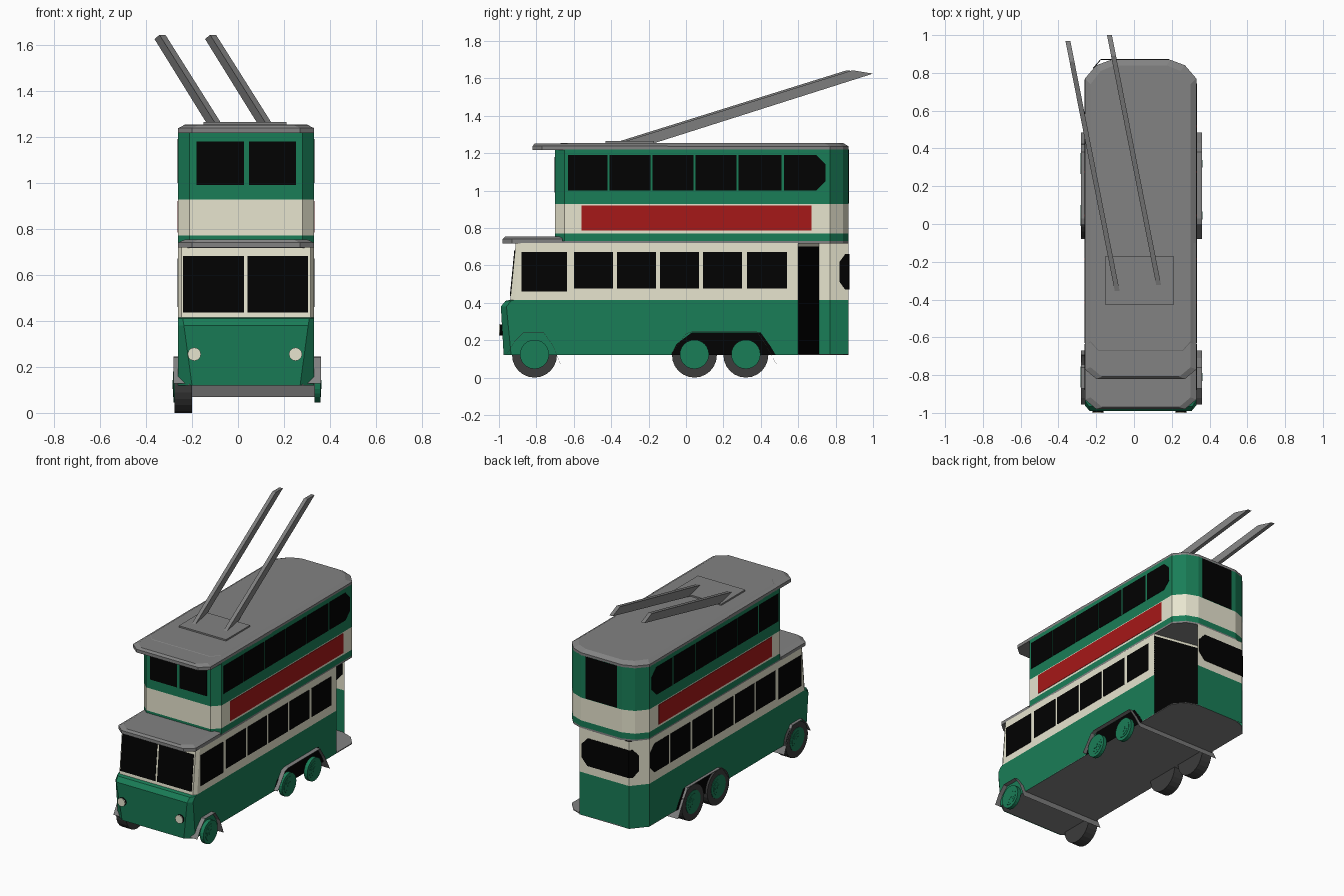
import bpy, bmesh, math
from mathutils import Vector

if "Cube" in bpy.data.objects:
    bpy.data.objects.remove(bpy.data.objects["Cube"])

CX, HW = 0.035, 0.295          # body centre line and half width
RX, LX = CX + HW, CX - HW      # right and left side planes


def mat(name, c):
    m = bpy.data.materials.new(name)
    m.diffuse_color = (*c, 1)
    m.use_nodes = True
    m.node_tree.nodes["Principled BSDF"].inputs["Base Color"].default_value = m.diffuse_color
    return m


GREEN = mat("green_paint", (0.010, 0.205, 0.095))
CREAM = mat("cream_paint", (0.81, 0.79, 0.63))
GREY = mat("grey_roof", (0.225, 0.225, 0.225))
BLACK = mat("black_glass", (0.0005, 0.0005, 0.0005))
RED = mat("red_panel", (0.38, 0.009, 0.009))
DARK = mat("dark_rubber", (0.045, 0.045, 0.045))


def make(name, bm, mats, fix=True):
    if fix:
        bmesh.ops.recalc_face_normals(bm, faces=bm.faces[:])
    me = bpy.data.meshes.new(name)
    bm.to_mesh(me)
    bm.free()
    for m in mats:
        me.materials.append(m)
    ob = bpy.data.objects.new(name, me)
    bpy.context.collection.objects.link(ob)
    return ob


def loft(name, rings, mats, bands=None, closed=True):
    """Skin stacked rings of 3D points; bands gives the material of each level."""
    bm = bmesh.new()
    vs = [[bm.verts.new(p) for p in r] for r in rings]
    n = len(vs[0])
    for k in range(len(vs) - 1):
        for i in range(n if closed else n - 1):
            j = (i + 1) % n
            f = bm.faces.new((vs[k][i], vs[k][j], vs[k + 1][j], vs[k + 1][i]))
            f.material_index = bands[k] if bands else 0
    if closed:
        bm.faces.new(vs[0][::-1]).material_index = bands[0] if bands else 0
        bm.faces.new(vs[-1]).material_index = bands[-1] if bands else 0
    return make(name, bm, mats, closed)


def plate(name, pts, off, m):
    """Thin prism from a polygon, thickened by the vector off."""
    o = Vector(off)
    return loft(name, [[Vector(p) for p in pts], [Vector(p) + o for p in pts]], [m])


def side_plate(name, side, outline, m):
    x = RX if side > 0 else LX
    plate(name, [(x + side * 0.0005, y, z) for y, z in outline], (side * 0.0025, 0, 0), m)


def rect(a, b, z0, z1, cut=0.0):
    """Rectangle whose b end can have cut corners."""
    if not cut:
        return [(a, z0), (b, z0), (b, z1), (a, z1)]
    return [(a, z0), (b - cut, z0), (b, z0 + cut), (b, z1 - cut), (b - cut, z1), (a, z1)]


def plan(front, z, corner=0.05, inset=0.0):
    """Deck outline with chamfered front and rounded rear corners."""
    half = [(0.245, front), (HW, front + corner), (HW, 0.77), (0.235, 0.84), (0.155, 0.87)]
    pts = [(x, y) for x, y in half] + [(-x, y) for x, y in reversed(half)]
    k = 1 - inset / HW
    return [(CX + x * k, y - math.copysign(inset, y), z) for x, y in pts]


# Lower deck walls, left open at the right rear platform
def lower_ring(z, front, half, depth):
    return [(RX, 0.60, z), (RX, front + depth, z), (CX + half, front, z), (CX - half, front, z),
            (LX, front + depth, z), (LX, 0.77, z), (-0.175, 0.87, z), (0.20, 0.87, z)]


loft("lower_deck_walls",
     [lower_ring(0.12, -0.975, 0.235, 0.04), lower_ring(0.38, -0.99, 0.27, 0.03),
      lower_ring(0.41, -0.965, 0.275, 0.03), lower_ring(0.415, -0.94, 0.28, 0.025),
      lower_ring(0.72, -0.91, 0.28, 0.025)],
     [GREEN, CREAM], [0, 0, 0, 1], closed=False)
loft("floor", [plan(-0.97, 0.12), plan(-0.97, 0.126)], [GREY])
plate("platform_bulkhead", [(RX, 0.60, 0.125), (LX, 0.71, 0.125), (LX, 0.71, 0.70), (RX, 0.60, 0.70)],
      (0, -0.008, 0), BLACK)
plate("bulkhead_header", [(RX, 0.60, 0.70), (LX, 0.71, 0.70), (LX, 0.71, 0.718), (RX, 0.60, 0.718)],
      (0, -0.008, 0), CREAM)

# Ledge between decks and the visor over the cab
loft("deck_ledge", [plan(-0.92, 0.716), plan(-0.92, 0.729)], [GREY])


def visor(name, y0, y1, z):
    def ring(zz, i, j):
        return [(CX + s * x, y, zz) for s, x, y in
                ((1, HW - i, y1), (1, HW - i, y0 + 0.05 + j), (1, 0.235 - i, y0 + j),
                 (-1, 0.235 - i, y0 + j), (-1, HW - i, y0 + 0.05 + j), (-1, HW - i, y1))]
    loft(name, [ring(z, 0, 0), ring(z + 0.022, 0, 0), ring(z + 0.036, 0.03, 0.012)], [GREY])


visor("cab_visor", -0.98, -0.66, 0.718)

# Upper deck and roof
loft("upper_deck", [plan(-0.70, z) for z in (0.729, 0.77, 0.927, 1.22)], [GREEN, CREAM], [0, 1, 0])
loft("roof", [plan(-0.70, 1.218), plan(-0.70, 1.236), plan(-0.70, 1.254, 0.05, 0.03)], [GREY])
visor("roof_visor", -0.82, -0.10, 1.216)

# Side windows, advert panels and rear wheel arches
upper = [(-0.63, -0.42), (-0.41, -0.19), (-0.18, 0.04), (0.05, 0.27), (0.28, 0.51), (0.525, 0.745)]
lower = [(-0.60, -0.39), (-0.37, -0.16), (-0.14, 0.07), (0.09, 0.30), (0.325, 0.54)]
for side, tag in ((1, "right"), (-1, "left")):
    for i, (a, b) in enumerate(upper):
        side_plate(f"upper_window_{tag}_{i}", side, rect(a, b, 1.00, 1.19, 0.05 if i == 5 else 0), BLACK)
    for i, (a, b) in enumerate(lower):
        side_plate(f"lower_window_{tag}_{i}", side, rect(a, b, 0.475, 0.672), BLACK)
    side_plate(f"cab_window_{tag}", side, rect(-0.88, -0.635, 0.46, 0.672), BLACK)
    side_plate(f"side_panel_{tag}", side, rect(-0.56, 0.67, 0.785, 0.92), RED)
    side_plate(f"wheel_arch_{tag}", side,
               [(-0.08, 0.12), (0.48, 0.12), (0.45, 0.17), (0.40, 0.24), (0.03, 0.24), (-0.05, 0.18)], BLACK)
side_plate("lower_window_left_rear", -1, rect(0.56, 0.765, 0.475, 0.672, 0.05), BLACK)

# Front windows
for i, (a, b) in enumerate(((-0.18, 0.027), (0.048, 0.253))):
    plate(f"upper_front_window_{i}", [(x, -0.6995, z) for x, z in rect(a, b, 0.99, 1.18)], (0, -0.003, 0), BLACK)
for i, (a, b) in enumerate(((-0.238, 0.027), (0.042, 0.304))):
    plate(f"windscreen_{i}", [(x, -0.938 + (z - 0.415) * 0.0984, z) for x, z in rect(a, b, 0.437, 0.682)],
          (0, -0.006, 0), BLACK)

# Rear windows, the lower one wrapping onto the left corner
plate("upper_rear_window", [(x, 0.8695, z) for x, z in rect(-0.085, 0.155, 0.93, 1.218)], (0, 0.003, 0), BLACK)
plate("lower_rear_window",
      [(-0.174, 0.869, 0.47), (0.14, 0.869, 0.47), (0.185, 0.869, 0.52), (0.185, 0.869, 0.61),
       (0.14, 0.869, 0.66), (-0.174, 0.869, 0.66)], (0, 0.004, 0), BLACK)
plate("rear_corner_window",
      [(-0.174, 0.870, 0.47), (-0.19, 0.851, 0.47), (-0.215, 0.822, 0.51), (-0.215, 0.822, 0.62),
       (-0.19, 0.851, 0.66), (-0.174, 0.870, 0.66)], (-0.003, 0.003, 0), BLACK)


def disc(name, centre, r, depth, m, axis="x", seg=24):
    rings = []
    for d in (-depth / 2, depth / 2):
        ring = []
        for i in range(seg):
            t = 2 * math.pi * i / seg
            o = (d, r * math.cos(t), r * math.sin(t)) if axis == "x" else (r * math.cos(t), d, r * math.sin(t))
            ring.append(Vector(centre) + Vector(o))
        rings.append(ring)
    return loft(name, rings, [m])


# Headlights
for i, x in enumerate((-0.19, 0.25)):
    disc(f"headlight_rim_{i}", (x, -0.984, 0.255), 0.029, 0.022, BLACK, "y", 12)
    disc(f"headlight_{i}", (x, -0.997, 0.255), 0.029, 0.006, CREAM, "y", 12)

# Wheels: tyres on the left, stepped hubs on both sides
for n, y in (("front", -0.81), ("middle", 0.045), ("rear", 0.32)):
    disc(f"{n}_tyre_left", (-0.239, y, 0.12), 0.12, 0.076, DARK)
    for side, x, tag in ((1, 0.345, "right"), (-1, -0.267, "left")):
        disc(f"{n}_wheel_{tag}", (x, y, 0.124), 0.078, 0.026, GREEN)
        disc(f"{n}_wheel_ring_{tag}", (x + side * 0.002, y, 0.124), 0.056, 0.026, GREEN)
        disc(f"{n}_wheel_disc_{tag}", (x + side * 0.003, y, 0.124), 0.040, 0.026, GREEN)
        disc(f"{n}_hub_{tag}", (x + side * 0.004, y, 0.124), 0.020, 0.027, GREEN)


# Mudguards: thin arched strips running across the full width
def mudguard(name, path):
    loft(name, [[(x, y, z) for y, z in path] + [(x, y, z - 0.002) for y, z in reversed(path)]
                for x in (-0.28, 0.36)], [GREY])


mudguard("front_mudguard", [(-0.955, 0.13), (-0.92, 0.19), (-0.87, 0.24), (-0.76, 0.24), (-0.71, 0.17), (-0.67, 0.07)])
mudguard("rear_mudguard", [(-0.08, 0.128), (0.0, 0.235), (0.03, 0.245), (0.38, 0.245), (0.43, 0.17), (0.485, 0.07)])

# Trolley base and the two poles
plate("pole_base", [(-0.15, -0.43, 1.25), (0.21, -0.43, 1.25), (0.21, -0.17, 1.25), (-0.15, -0.17, 1.25)],
      (0, 0, 0.014), GREY)
SKEW = -0.197                  # sideways drift of a pole per unit of length
for i, (px, py) in enumerate(((-0.09, -0.35), (0.13, -0.32))):
    rings = []
    for low, zl, high, zh in ((0.14, 1.25, -0.01, 1.262), (1.32, 1.625, 1.21, 1.643)):
        rings.append([(px + SKEW * d + w, py + d, z) for d, z, w in
                      ((low, zl, -0.013), (low, zl, 0.013), (high, zh, 0.013), (high, zh, -0.013))])
    loft(f"trolley_pole_{i}", rings, [GREY])
